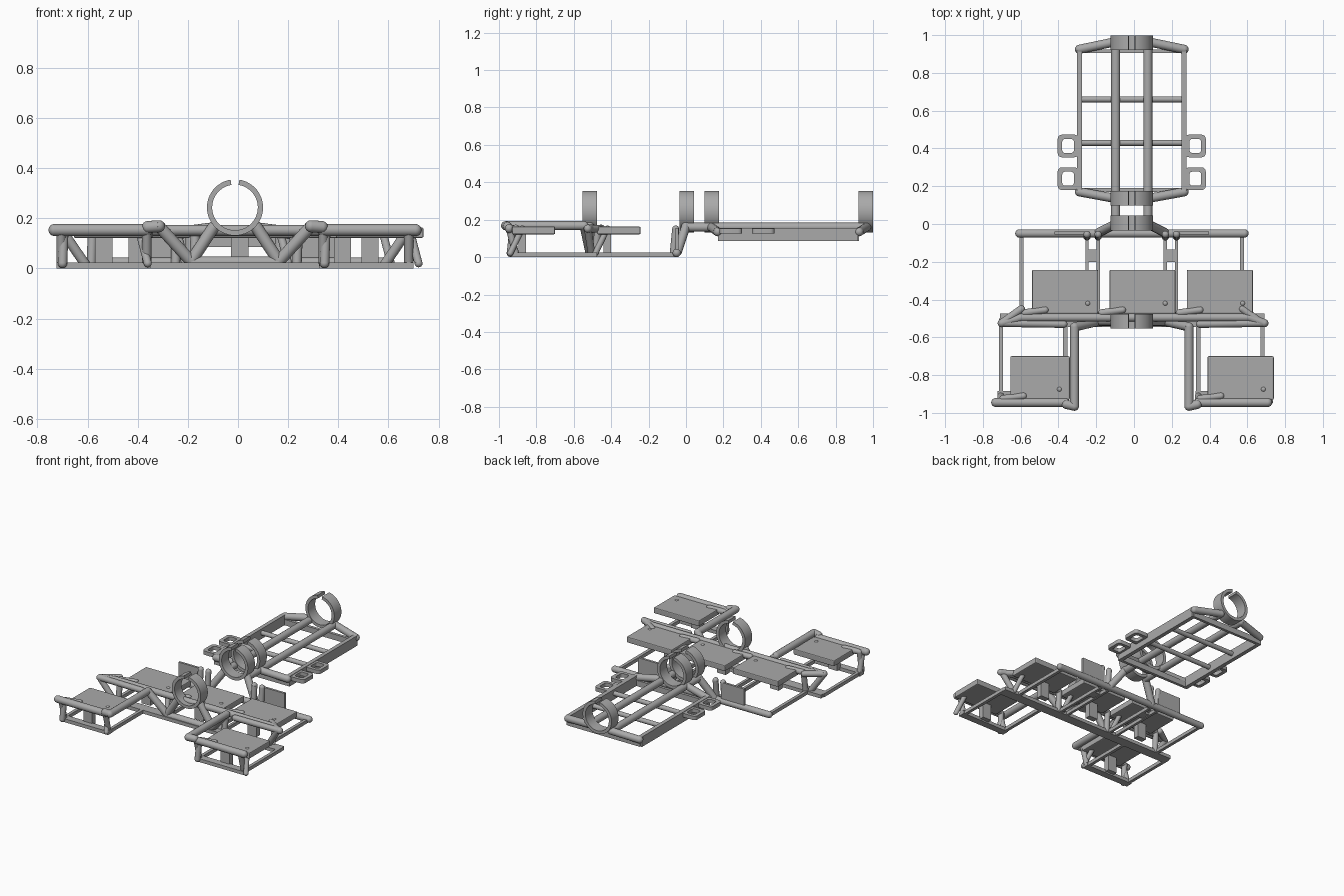
import bpy, bmesh, math
from mathutils import Vector, Matrix

if "Cube" in bpy.data.objects:
    bpy.data.objects.remove(bpy.data.objects["Cube"])

grey = bpy.data.materials.new("metal_grey")
grey.diffuse_color = (0.4, 0.4, 0.4, 1)
grey.use_nodes = True
grey.node_tree.nodes["Principled BSDF"].inputs["Base Color"].default_value = grey.diffuse_color
CX = -0.012  # the centre line sits slightly left of the origin


def finish(name, bm, smooth=False):
    bmesh.ops.recalc_face_normals(bm, faces=bm.faces)
    me = bpy.data.meshes.new(name)
    bm.to_mesh(me)
    bm.free()
    me.materials.append(grey)
    ob = bpy.data.objects.new(name, me)
    bpy.context.collection.objects.link(ob)
    if smooth:
        bpy.context.view_layer.objects.active = ob
        ob.select_set(True)
        bpy.ops.object.shade_smooth_by_angle(angle=math.radians(35))
        ob.select_set(False)
    return ob


def tube(name, pts, r=0.024):
    """Round bar through the points with ball joints."""
    bm = bmesh.new()
    pts = [Vector(p) for p in pts]
    for p in pts:
        bmesh.ops.create_uvsphere(bm, u_segments=16, v_segments=8, radius=r,
                                  matrix=Matrix.Translation(p))
    for a, b in zip(pts, pts[1:]):
        rot = (b - a).to_track_quat('Z', 'Y').to_matrix().to_4x4()
        bmesh.ops.create_cone(bm, cap_ends=True, segments=16, radius1=r, radius2=r,
                              depth=(b - a).length,
                              matrix=Matrix.Translation((a + b) / 2) @ rot)
    return finish(name, bm, True)


def box(name, x0, x1, y0, y1, z0, z1, bevel=0):
    bm = bmesh.new()
    bmesh.ops.create_cube(bm, size=1, matrix=Matrix.Translation(
        ((x0 + x1) / 2, (y0 + y1) / 2, (z0 + z1) / 2))
        @ Matrix.Diagonal((x1 - x0, y1 - y0, z1 - z0, 1)))
    ob = finish(name, bm)
    if bevel:
        m = ob.modifiers.new("bevel", 'BEVEL')
        m.width, m.segments = bevel, 2
    return ob


def ring(name, y, r=0.112, t=0.021, w=0.078, n=48):
    """Clamp ring, open at the top."""
    bm = bmesh.new()
    gap, prev = math.radians(9), None
    for i in range(n + 1):
        a = math.pi / 2 + gap + (2 * math.pi - 2 * gap) * i / n
        sec = [bm.verts.new((CX + q * math.cos(a), y + s * w / 2, 0.243 + q * math.sin(a)))
               for q, s in ((r, -1), (r, 1), (r - t, 1), (r - t, -1))]
        if prev:
            for k in range(4):
                j = (k + 1) % 4
                bm.faces.new((prev[k], prev[j], sec[j], sec[k]))
        else:
            bm.faces.new(sec)
        prev = sec
    bm.faces.new(prev)
    finish(name, bm, True)


def loop(name, cx, cy, z0=0.125, z1=0.152):
    """Rounded square eyelet."""
    bm = bmesh.new()

    def outline(hx, hy, rad, z):
        out = []
        for q, (sx, sy) in enumerate(((1, 1), (-1, 1), (-1, -1), (1, -1))):
            for k in range(5):
                a = math.pi / 2 * (q + k / 4)
                out.append(bm.verts.new((cx + sx * (hx - rad) + rad * math.cos(a),
                                         cy + sy * (hy - rad) + rad * math.sin(a), z)))
        return out
    rows = [outline(0.055, 0.06, 0.022, z0), outline(0.055, 0.06, 0.022, z1),
            outline(0.031, 0.037, 0.015, z1), outline(0.031, 0.037, 0.015, z0)]
    for k in range(4):
        a, b = rows[k], rows[(k + 1) % 4]
        for i in range(20):
            j = (i + 1) % 20
            bm.faces.new((a[i], a[j], b[j], b[i]))
    finish(name, bm, True)


# clamp rings
for y in (-0.515, 0.005, 0.137, 0.96):
    ring("clamp_ring", y)

# rear rack: spine tubes, side rails, rungs, corner braces, eyelets
for s in (-1, 1):
    x = CX + s * 0.085
    side = CX + s * 0.277
    tube("rack_spine", [(x, 0.0, 0.16), (x, 0.965, 0.16)])
    box("rack_rail", side - 0.014, side + 0.014, 0.17, 0.92, 0.085, 0.155)
    tube("rack_brace_rear", [(x, 0.965, 0.16), (side, 0.925, 0.135)])
    tube("rack_brace_front", [(x, 0.135, 0.16), (side, 0.17, 0.135)])
    for y in (0.24, 0.413):
        loop("eyelet", CX + s * 0.337, y)
for y in (0.43, 0.66):
    tube("rack_rung", [(CX - 0.27, y, 0.125), (CX + 0.27, y, 0.125)], 0.016)
for y in (0.18, 0.915):
    box("rack_end_plate", CX - 0.28, CX + 0.28, y - 0.01, y + 0.01, 0.085, 0.125)

# rear lower bar and struts carrying the middle and front rings
tube("rear_lower_bar", [(-0.607, -0.05, 0.022), (0.585, -0.05, 0.022)], 0.022)
tube("front_lower_bar", [(-0.185, -0.515, 0.024), (0.165, -0.515, 0.024)])
for s in (-1, 1):
    tube("ring_strut_rear", [(CX + s * 0.085, 0.0, 0.165), (CX + s * 0.175, -0.045, 0.03)])
    tube("ring_strut_front", [(CX + s * 0.085, -0.515, 0.165), (CX + s * 0.175, -0.515, 0.028)])
    inner = CX + s * 0.178
    outer = CX + s * 0.237
    for x in (inner, outer):
        tube("plate_post", [(x, -0.068, 0.02), (x, -0.055, 0.15)], 0.019)
        box("floor_rail", x - 0.009, x + 0.009, -0.48, -0.05, 0, 0.024)
    box("floor_link", min(inner, outer), max(inner, outer), -0.2, -0.135, 0.004, 0.02)
    a, b = sorted((CX + s * 0.23, CX + s * 0.41))
    box("upright_plate", a, b, -0.056, -0.04, 0.02, 0.155)
    x = CX + s * 0.583
    box("floor_side_rail", x - 0.011, x + 0.011, -0.5, -0.05, 0, 0.024)


def panel(x0, x1, y0, y1):
    """Flat seat with its support block and two leaning struts."""
    box("panel", x0, x1, y0, y1, 0.122, 0.163, 0.006)
    c = (x0 + x1) / 2 - 0.038
    box("panel_support", c - 0.034, c + 0.034, y0 + 0.035, y0 + 0.075, 0.01, 0.125)
    tube("panel_strut", [(x0 - 0.045, y0 - 0.01, 0.02), (x0 - 0.04, y0 + 0.005, 0.15),
                         (x0 + 0.07, y0 + 0.02, 0.155)], 0.019)
    tube("panel_strut", [(x1 - 0.02, y0 - 0.01, 0.02), (x1 - 0.055, y0 + 0.055, 0.153)], 0.016)


# middle row
tube("middle_beam", [(-0.70, -0.525, 0.152), (-0.60, -0.495, 0.152),
                     (0.61, -0.495, 0.152), (0.69, -0.525, 0.152)], 0.022)
box("middle_floor_bar", -0.71, 0.69, -0.545, -0.475, 0, 0.024)
for x0 in (-0.54, -0.13, 0.28):
    panel(x0, x0 + 0.35, -0.475, -0.243)
for s in (-1, 1):
    e = CX + s * 0.69
    tube("middle_end_beam", [(e, -0.525, 0.152), (CX + s * 0.36, -0.53, 0.152)], 0.02)
    tube("middle_end_brace", [(e, -0.525, 0.152), (CX + s * 0.585, -0.45, 0.152)], 0.02)
    tube("middle_end_post", [(e, -0.525, 0.152), (CX + s * 0.6, -0.505, 0.02)], 0.02)

# front wings
for s in (-1, 1):
    x = CX + s * 0.303
    far = CX + s * 0.693
    near = CX + s * 0.352
    tube("wing_beam", [(CX + s * 0.175, -0.515, 0.028), (x, -0.545, 0.168),
                       (x, -0.965, 0.168), (near - s * 0.005, -0.955, 0.165)])
    tube("wing_front_beam", [(near, -0.945, 0.153), (CX + s * 0.72, -0.945, 0.153)])
    a, b = sorted((near - s * 0.015, far + s * 0.018))
    box("wing_floor_bar", a, b, -0.935, -0.885, 0, 0.024)
    for lx in (near, far):
        box("wing_floor_rail", lx - 0.011, lx + 0.011, -0.91, -0.5, 0, 0.024)
        tube("wing_post", [(lx, -0.945, 0.15), (lx, -0.91, 0.018)], 0.018)
panel(-0.655, -0.34, -0.93, -0.70)
panel(0.39, 0.74, -0.93, -0.70)
